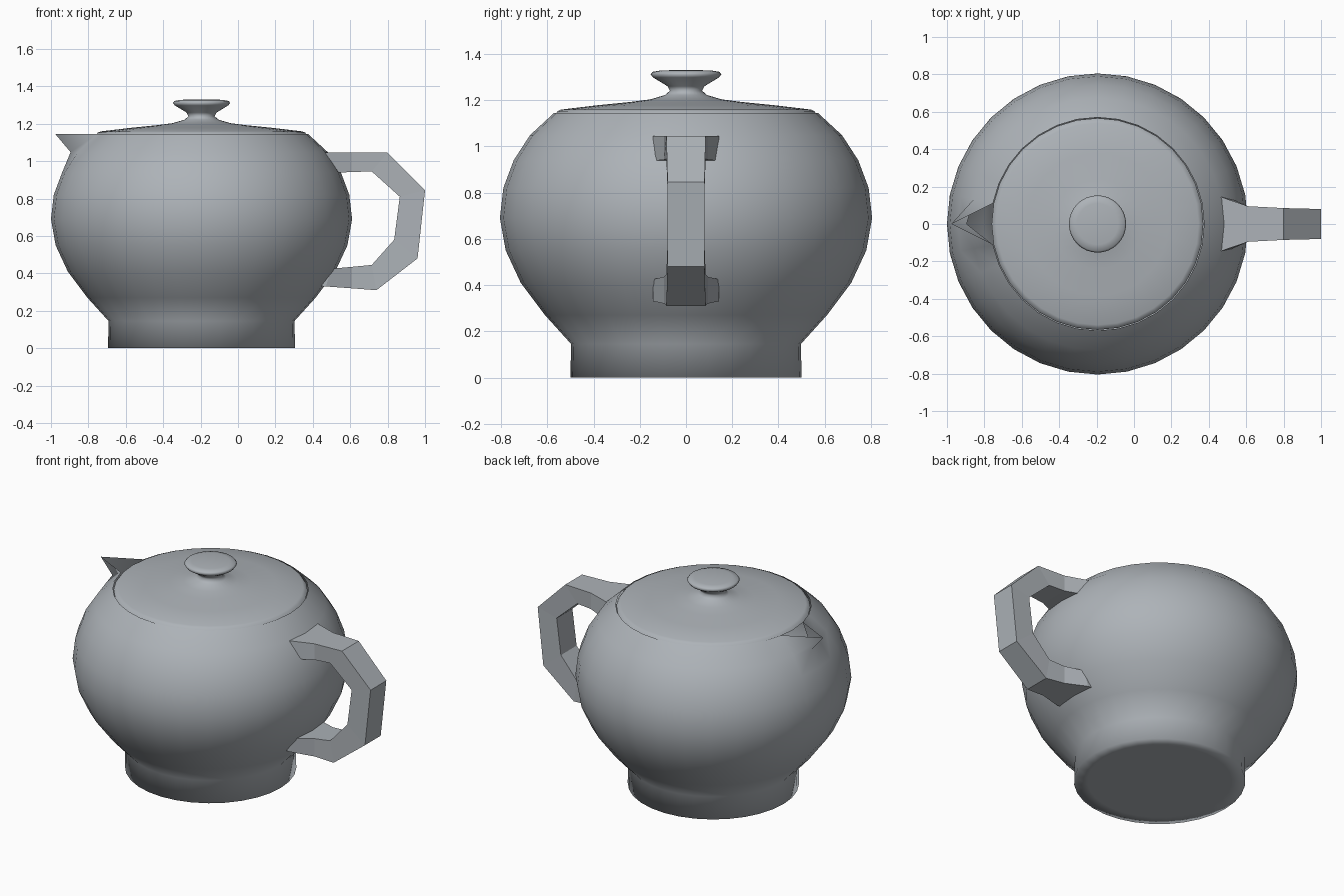
import bpy, bmesh, math

if "Cube" in bpy.data.objects:
    bpy.data.objects.remove(bpy.data.objects["Cube"])

CX = -0.195   # axis of the pot
N = 32        # sides of the turned parts

clay = bpy.data.materials.new("grey_clay")
clay.diffuse_color = (0.42, 0.45, 0.48, 1)
clay.use_nodes = True
clay.node_tree.nodes["Principled BSDF"].inputs["Base Color"].default_value = clay.diffuse_color


def finish(bm, name, smooth):
    me = bpy.data.meshes.new(name)
    for f in bm.faces:
        f.smooth = smooth
    bm.to_mesh(me)
    bm.free()
    me.materials.append(clay)
    ob = bpy.data.objects.new(name, me)
    bpy.context.collection.objects.link(ob)
    return ob


def lathe(profile):
    """Turn (radius, z) points about the pot axis; radius 0 makes a pole."""
    bm = bmesh.new()
    rings = []
    for r, z in profile:
        if r == 0:
            rings.append([bm.verts.new((CX, 0, z))] * N)
        else:
            rings.append([bm.verts.new((CX + r * math.cos(2 * math.pi * i / N),
                                        r * math.sin(2 * math.pi * i / N), z))
                          for i in range(N)])
    for a, b in zip(rings, rings[1:]):
        for i in range(N):
            j = (i + 1) % N
            quad = [a[i], a[j], b[j], b[i]]
            bm.faces.new(list(dict.fromkeys(quad)))
    return bm, rings


# body: open bowl on a foot, with the spout pulled out of the rim
bm, rings = lathe([(0, 0), (0.42, 0), (0.5, 0), (0.497, 0.145), (0.61, 0.27),
                   (0.715, 0.41), (0.78, 0.55), (0.805, 0.69), (0.79, 0.82),
                   (0.745, 0.94), (0.675, 1.048), (0.57, 1.145)])
rings[-1][N // 2].co.x = -0.977
rings[-2][N // 2].co.x = -0.895
finish(bm, "body", True)

# lid with its knob
bm, _ = lathe([(0.566, 1.138), (0.555, 1.152), (0.54, 1.159), (0.38, 1.178),
               (0.24, 1.192), (0.155, 1.203), (0.09, 1.222), (0.07, 1.24),
               (0.08, 1.26), (0.143, 1.298), (0.153, 1.312), (0.145, 1.322),
               (0.11, 1.328), (0, 1.331)])
finish(bm, "lid", True)

# handle: faceted band given by outer point, inner point and half width
stations = [((0.40, 1.045), (0.40, 0.935), 0.145),
            ((0.47, 1.045), (0.50, 0.937), 0.143),
            ((0.61, 1.045), (0.61, 0.942), 0.095),
            ((0.80, 1.045), (0.715, 0.945), 0.085),
            ((1.00, 0.845), (0.865, 0.81), 0.08),
            ((0.96, 0.48), (0.835, 0.58), 0.08),
            ((0.74, 0.31), (0.715, 0.445), 0.085),
            ((0.61, 0.32), (0.61, 0.435), 0.095),
            ((0.47, 0.33), (0.50, 0.425), 0.143),
            ((0.40, 0.335), (0.40, 0.42), 0.145)]
bm = bmesh.new()
loops = [[bm.verts.new((p[0], s * w, p[1]))
          for p, s in ((o, -1), (o, 1), (i, 1), (i, -1))]
         for o, i, w in stations]
for a, b in zip(loops, loops[1:]):
    for k in range(4):
        m = (k + 1) % 4
        bm.faces.new((a[k], a[m], b[m], b[k]))
bm.faces.new(loops[0])
bm.faces.new(loops[-1][::-1])
bmesh.ops.recalc_face_normals(bm, faces=bm.faces)
finish(bm, "handle", False)

# consistent outward normals on the turned parts
for name in ("body", "lid"):
    me = bpy.data.objects[name].data
    bm = bmesh.new()
    bm.from_mesh(me)
    bmesh.ops.recalc_face_normals(bm, faces=bm.faces)
    bm.to_mesh(me)
    bm.free()
